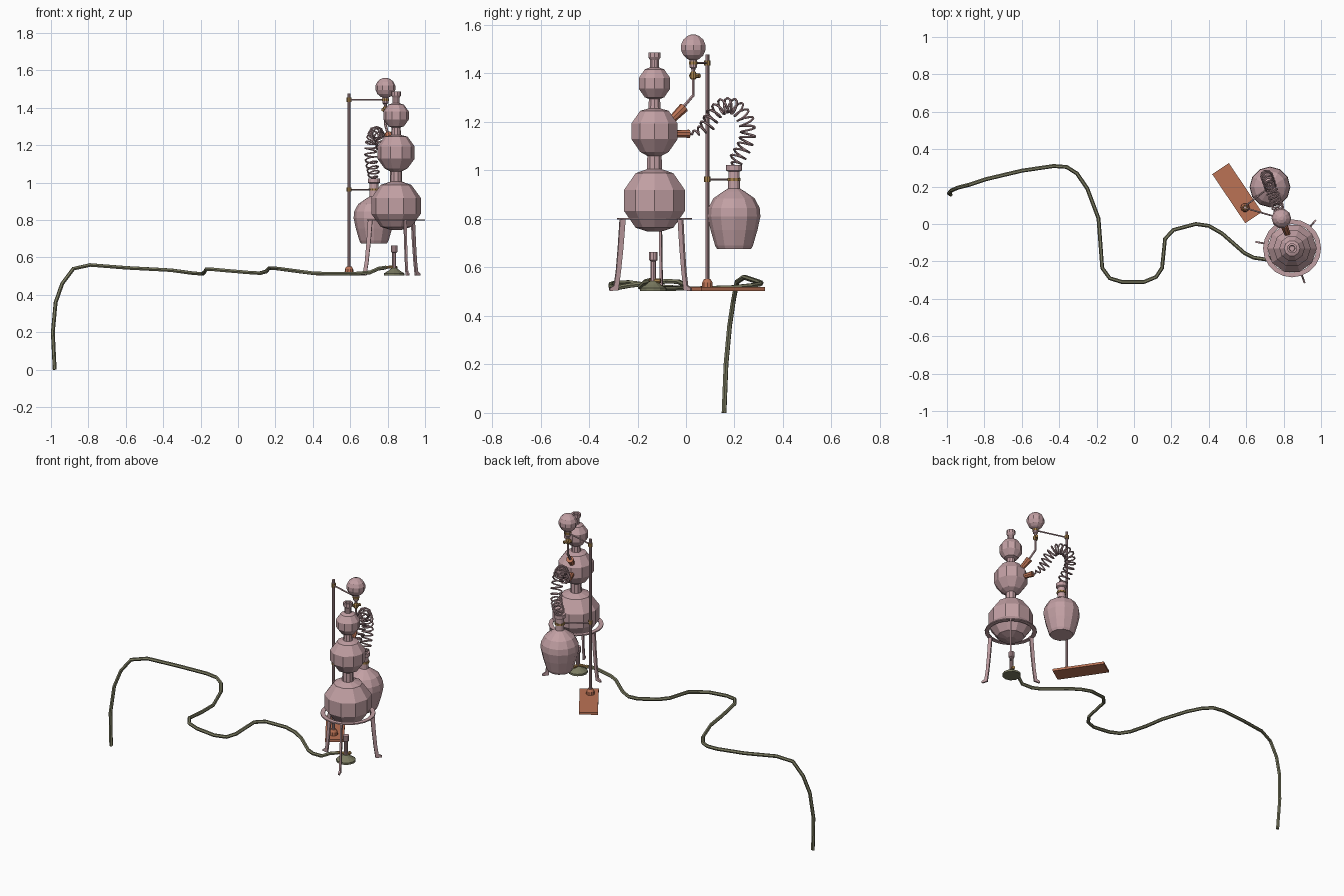
import bpy, bmesh, math
from mathutils import Vector, Matrix

if "Cube" in bpy.data.objects:
    bpy.data.objects.remove(bpy.data.objects["Cube"])


def mat(name, r, g, b):
    m = bpy.data.materials.new(name)
    m.diffuse_color = (r, g, b, 1)
    m.use_nodes = True
    m.node_tree.nodes["Principled BSDF"].inputs["Base Color"].default_value = m.diffuse_color
    return m


GLASS = mat("dusty_pink_glass", 0.54, 0.35, 0.37)
CORK = mat("orange_cork", 0.50, 0.17, 0.09)
BRASS = mat("brass", 0.38, 0.22, 0.07)
HOSE = mat("olive_rubber", 0.20, 0.20, 0.12)


def finish(name, bm, m):
    bmesh.ops.recalc_face_normals(bm, faces=bm.faces[:])
    me = bpy.data.meshes.new(name)
    bm.to_mesh(me)
    bm.free()
    me.materials.append(m)
    ob = bpy.data.objects.new(name, me)
    bpy.context.collection.objects.link(ob)
    return ob


def lathe(name, profile, base, m, n=10, axis=(0, 0, 1), closed=False):
    """Revolve (radius, height) points about an axis through base."""
    bm = bmesh.new()
    rot = Vector((0, 0, 1)).rotation_difference(Vector(axis)).to_matrix()
    rings = [[bm.verts.new(Vector(base) + rot @ Vector((r * math.cos(2 * math.pi * i / n),
              r * math.sin(2 * math.pi * i / n), h))) for i in range(n)] for r, h in profile]
    pairs = list(zip(rings, rings[1:]))
    if closed:
        pairs.append((rings[-1], rings[0]))
    for a, b in pairs:
        for i in range(n):
            j = (i + 1) % n
            bm.faces.new((a[i], a[j], b[j], b[i]))
    if not closed:
        bm.faces.new(rings[0])
        bm.faces.new(rings[-1])
    return finish(name, bm, m)


def rod(name, a, b, r, m, n=8):
    a, b = Vector(a), Vector(b)
    return lathe(name, [(r, 0), (r, (b - a).length)], a, m, n, b - a)


def tube(name, pts, r, m, res=1):
    """Sweep a round section along a path and turn it into a mesh."""
    cu = bpy.data.curves.new(name, 'CURVE')
    cu.dimensions = '3D'
    cu.bevel_depth, cu.bevel_resolution, cu.use_fill_caps = r, res, True
    sp = cu.splines.new('POLY')
    sp.points.add(len(pts) - 1)
    for p, q in zip(sp.points, pts):
        p.co = (*q, 1)
    sp.use_smooth = False
    tmp = bpy.data.objects.new(name + "_path", cu)
    bpy.context.collection.objects.link(tmp)
    dg = bpy.context.evaluated_depsgraph_get()
    me = bpy.data.meshes.new_from_object(tmp.evaluated_get(dg))
    bpy.data.objects.remove(tmp)
    me.materials.clear()
    me.materials.append(m)
    ob = bpy.data.objects.new(name, me)
    bpy.context.collection.objects.link(ob)
    return ob


def bulb(R, c, lats):
    return [(R * math.cos(math.radians(a)), c + R * math.sin(math.radians(a))) for a in lats]


# Triple-bulb flask
CX, CY = 0.845, -0.13
lats = (-54, -18, 18, 54)
profile = ([(0.03, 0.748)] + bulb(0.139, 0.876, lats) + [(0.033, 1.005), (0.031, 1.06)]
           + bulb(0.105, 1.161, lats) + [(0.027, 1.255), (0.024, 1.295)]
           + bulb(0.0715, 1.359, lats)
           + [(0.019, 1.425), (0.019, 1.455), (0.027, 1.467), (0.027, 1.487), (0.016, 1.487), (0.014, 1.44)])
lathe("triple_bulb_flask", profile, (CX, CY, 0), GLASS)

# Tripod ring and strap legs
lathe("tripod_ring", [(0.13, 0.797), (0.155, 0.797), (0.155, 0.804), (0.13, 0.804)],
      (CX, CY, 0), GLASS, 20, closed=True)
strap = [(0.128, 0.152, 0.80, 0.80), (0.138, 0.160, 0.68, 0.68), (0.149, 0.169, 0.58, 0.58),
         (0.160, 0.178, 0.505, 0.525), (0.196, 0.198, 0.503, 0.513)]
for k in range(3):
    bm = bmesh.new()
    turn = Matrix.Rotation(math.radians(50 + 120 * k), 3, 'Z')
    secs = []
    for r0, r1, z0, z1 in strap:
        secs.append([bm.verts.new(turn @ Vector((r, t, z)) + Vector((CX, CY, 0)))
                     for r, t, z in ((r0, -0.005, z0), (r1, -0.005, z1), (r1, 0.005, z1), (r0, 0.005, z0))])
    for a, b in zip(secs, secs[1:]):
        for i in range(4):
            j = (i + 1) % 4
            bm.faces.new((a[i], a[j], b[j], b[i]))
    bm.faces.new(secs[0])
    bm.faces.new(secs[-1])
    finish("tripod_leg_%d" % (k + 1), bm, GLASS)

# Burner under the flask
BX, BY = 0.835, -0.135
lathe("burner_base", [(0.055, 0.503), (0.055, 0.515), (0.03, 0.53), (0.014, 0.543)], (BX, BY, 0), HOSE, 12)
lathe("burner_tube", [(0.011, 0.54), (0.011, 0.625), (0.018, 0.63), (0.018, 0.663)], (BX, BY, 0), GLASS)
rod("burner_inlet", (0.775, -0.15, 0.546), (BX, BY, 0.55), 0.008, BRASS)
rod("burner_knob", (BX, BY, 0.545), (BX + 0.01, BY + 0.03, 0.545), 0.01, BRASS)

# Gas hose trailing across and over the edge
hose = [(-.98, .157, 0), (-.99, .165, .2), (-.975, .18, .36), (-.94, .195, .46), (-.88, .21, .54),
        (-.79, .24, .56), (-.6, .285, .545), (-.43, .31, .536), (-.36, .305, .532), (-.305, .27, .525),
        (-.25, .19, .517), (-.19, .03, .512), (-.18, -.1, .52), (-.17, -.235, .538), (-.13, -.29, .536),
        (-.064, -.31, .53), (.053, -.31, .52), (.118, -.283, .516), (.15, -.235, .525), (.166, -.08, .543),
        (.21, -.032, .541), (.33, 0, .525), (.40, -.01, .516), (.47, -.05, .513), (.59, -.155, .513),
        (.64, -.18, .514), (.706, -.19, .52), (.75, -.17, .54), (.79, -.147, .546)]
tube("gas_hose", hose, 0.0105, HOSE)

# Retort stand
bm = bmesh.new()
bmesh.ops.create_cube(bm, size=1, matrix=Matrix.Translation((0.551, 0.165, 0.511))
                      @ Matrix.Rotation(math.radians(-56), 4, 'Z') @ Matrix.Diagonal((0.316, 0.107, 0.015, 1)))
finish("stand_base", bm, CORK)
SX, SY = 0.594, 0.088
rod("stand_rod", (SX, SY, 0.51), (SX, SY, 1.478), 0.008, GLASS)
lathe("stand_collar", [(0.024, 0.518), (0.022, 0.538), (0.014, 0.552)], (SX, SY, 0), CORK)

# Receiver flask
RX, RY = 0.727, 0.198
lathe("receiver_flask", [(0.07, 0.675), (0.078, 0.69), (0.097, 0.755), (0.109, 0.81), (0.106, 0.845),
                         (0.085, 0.885), (0.045, 0.913), (0.025, 0.925), (0.023, 0.995), (0.033, 1.0),
                         (0.033, 1.022), (0.018, 1.022), (0.016, 0.98)], (RX, RY, 0), GLASS, 12)

# Dropping funnel with its valve and bent stem
FX, FY = 0.788, 0.03
lathe("dropping_funnel", [(0.008, 1.405), (0.009, 1.42), (0.016, 1.425), (0.016, 1.455)]
      + bulb(0.054, 1.507, (-58, -36, -12, 12, 36, 60, 80)), (FX, FY, 0), GLASS)
lathe("funnel_valve", [(0.009, 1.375), (0.014, 1.382), (0.014, 1.4), (0.009, 1.408)], (FX, FY, 0), BRASS, 8)
rod("valve_handle", (FX - 0.015, FY - 0.012, 1.39), (FX + 0.012, FY + 0.026, 1.39), 0.009, BRASS)
tube("funnel_stem", [(FX, FY, 1.41), (FX, FY, 1.31), (0.80, -0.008, 1.265), (0.815, -0.04, 1.225)], 0.007, GLASS)

# Corks in the middle bulb
lathe("upper_cork", [(0.016, 0), (0.021, 0.07)], (0.821, -0.056, 1.212), CORK, 8, (-0.02, 0.052, 0.052))
lathe("side_cork", [(0.015, 0), (0.018, 0.062)], (0.815, -0.045, 1.151), CORK, 8, (-0.118, 0.333, 0))

# Clamps on the stand
for name, z, end in (("upper_clamp", 1.443, (FX, FY)), ("lower_clamp", 0.963, (RX, RY))):
    rod(name + "_arm", (SX - 0.01, SY, z), (*end, z), 0.0045, GLASS, 6)
    rod(name + "_boss", (SX, SY, z - 0.011), (SX, SY, z + 0.011), 0.013, BRASS)
    r = 0.019 if name == "upper_clamp" else 0.029
    rod(name + "_grip", (*end, z - 0.006), (*end, z + 0.006), r, BRASS, 10)

# Coiled condenser: helix around an arched centre line (y, z)
arch = [(.01, 1.15), (.055, 1.16), (.09, 1.19), (.115, 1.235), (.15, 1.265), (.185, 1.27), (.22, 1.25),
        (.25, 1.205), (.258, 1.15), (.242, 1.1), (.215, 1.055), (.2, 1.015)]
side = Vector((-0.334, 0.943, 0))
out = Vector((0.943, 0.334, 0))
cen = [Vector((0.796 - 0.354 * (y - 0.012), y, z)) for y, z in arch]
cen[-1] = Vector((RX, RY, 1.015))
TURNS, STEPS = 19, 9
coil = []
for i in range(TURNS * STEPS + 1):
    t = i / (TURNS * STEPS)
    f = t * (len(cen) - 1)
    k = min(int(f), len(cen) - 2)
    p = cen[k].lerp(cen[k + 1], f - k)
    d0 = cen[min(k + 1, len(cen) - 1)] - cen[max(k - 1, 0)]
    d1 = cen[min(k + 2, len(cen) - 1)] - cen[k]
    d = d0.lerp(d1, f - k).normalized()
    nrm = out.cross(d).normalized()
    R = 0.031 * min(1, t / 0.18, 0.3 + (1 - t) / 0.1)
    a = 2 * math.pi * i / STEPS
    coil.append(p + R * (math.cos(a) * nrm + math.sin(a) * out))
coil.append(Vector((RX, RY, 0.98)))
tube("coiled_condenser", coil, 0.0048, GLASS)
